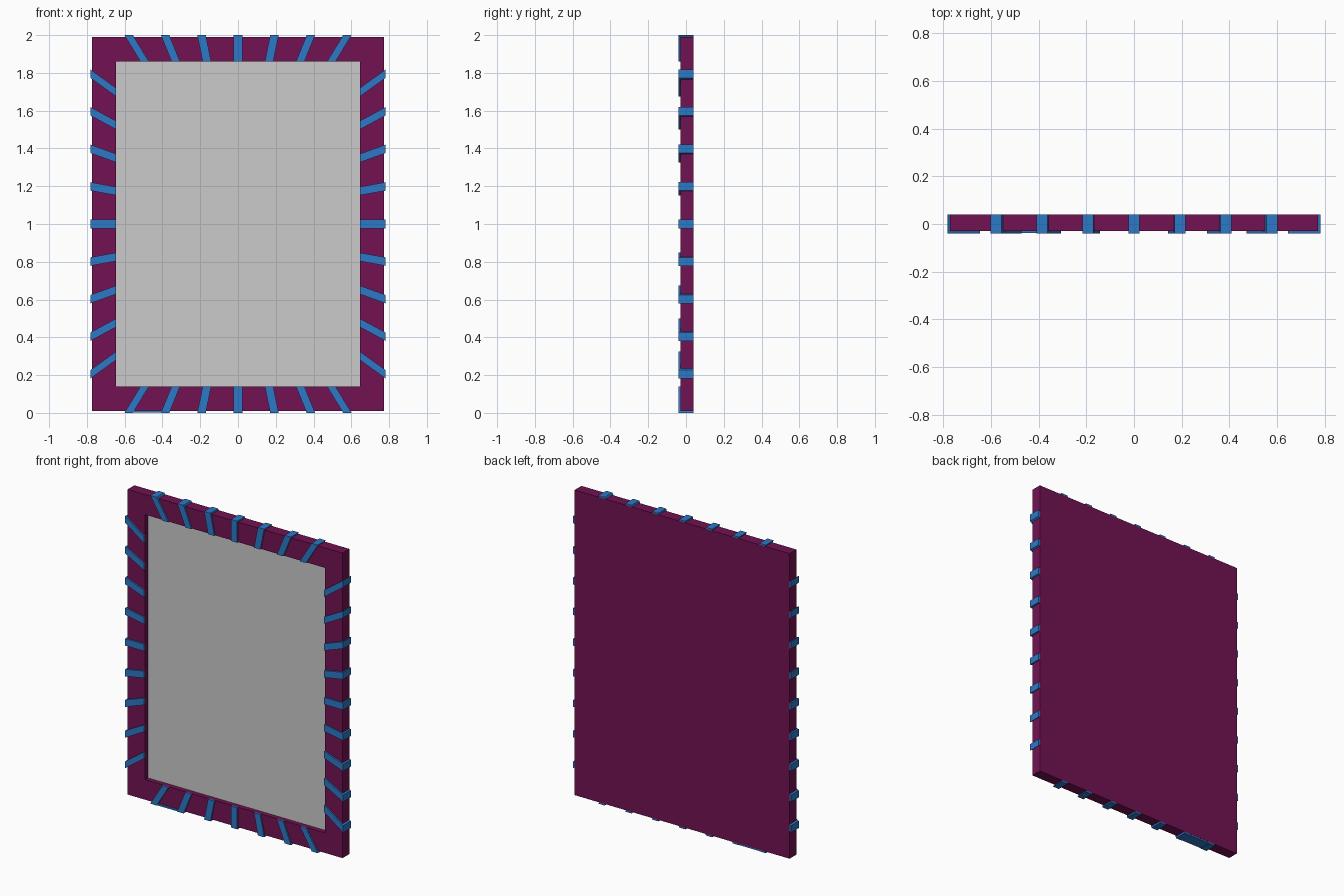
import bpy, bmesh

if "Cube" in bpy.data.objects:
    bpy.data.objects.remove(bpy.data.objects["Cube"])

FX, FZ = 0.772, 0.99        # frame half width / half height
IX, IZ = 0.646, 0.86        # opening half width / half height
FRONT, BACK, LIP, CZ = -0.03, 0.04, 0.01, 1.0


def material(name, rgb):
    m = bpy.data.materials.new(name)
    m.diffuse_color = (*rgb, 1)
    m.use_nodes = True
    m.node_tree.nodes["Principled BSDF"].inputs["Base Color"].default_value = m.diffuse_color
    return m


def finish(name, bm, mat=None):
    bmesh.ops.recalc_face_normals(bm, faces=bm.faces)
    me = bpy.data.meshes.new(name)
    bm.to_mesh(me)
    bm.free()
    ob = bpy.data.objects.new(name, me)
    bpy.context.collection.objects.link(ob)
    if mat:
        me.materials.append(mat)
    return ob


def add_box(bm, x0, x1, y0, y1, z0, z1):
    vs = bmesh.ops.create_cube(bm, size=1)["verts"]
    for v in vs:
        v.co.x = x1 if v.co.x > 0 else x0
        v.co.y = y1 if v.co.y > 0 else y0
        v.co.z = z1 if v.co.z > 0 else z0


purple = material("purple", (0.17, 0.006, 0.085))
blue = material("blue", (0.027, 0.19, 0.57))

# Frame: solid board with a rectangular recess sunk into the front
bm = bmesh.new()
add_box(bm, -FX, FX, FRONT, BACK, CZ - FZ, CZ + FZ)
bm.normal_update()
face = min(bm.faces, key=lambda f: f.calc_center_median().y)
inner = bmesh.ops.extrude_face_region(bm, geom=[face])
bmesh.ops.delete(bm, geom=[face], context='FACES_ONLY')
ring = [v for v in inner["geom"] if isinstance(v, bmesh.types.BMVert)]
for v in ring:
    v.co.x = IX if v.co.x > 0 else -IX
    v.co.z = CZ + (IZ if v.co.z > CZ else -IZ)
floor = next(f for f in inner["geom"] if isinstance(f, bmesh.types.BMFace))
sunk = bmesh.ops.extrude_face_region(bm, geom=[floor])
bmesh.ops.delete(bm, geom=[floor], context='FACES_ONLY')
for v in sunk["geom"]:
    if isinstance(v, bmesh.types.BMVert):
        v.co.y = 0.01
finish("frame", bm, purple)

# Mirror glass
bm = bmesh.new()
add_box(bm, -IX, IX, 0.0, 0.01, CZ - IZ, CZ + IZ)
finish("mirror_glass", bm)


# Slanted wrap stripe: L section over the front and outer side of the frame
def add_stripe(bm, centre, taper, u_in, u_frame, place):
    u_out = u_frame + LIP
    section = [(u_in, FRONT - LIP), (u_out, FRONT - LIP), (u_out, BACK),
               (u_frame, BACK), (u_frame, FRONT), (u_in, FRONT)]
    rows = []
    for side in (-1, 1):
        row = []
        for u, y in section:
            t = (u_out - u) / (u_out - u_in)
            w = centre * (1 - t * (1 - taper)) + side * 0.0225
            row.append(bm.verts.new(place(u, y, w)))
        rows.append(row)
    a, b = rows
    for i in range(6):
        j = (i + 1) % 6
        bm.faces.new((a[i], a[j], b[j], b[i]))
    for r in rows:
        bm.faces.new((r[0], r[1], r[4], r[5]))
        bm.faces.new((r[1], r[2], r[3], r[4]))


for name, s in (("bottom_stripes", -1), ("top_stripes", 1)):
    bm = bmesh.new()
    for k in range(-3, 4):
        add_stripe(bm, k * 0.193, 0.853, IZ, FZ,
                   lambda u, y, w: (w, y, CZ + s * u))
    finish(name, bm, blue)

for name, s in (("left_stripes", -1), ("right_stripes", 1)):
    bm = bmesh.new()
    for k in range(-4, 5):
        add_stripe(bm, k * 0.199, 0.877, IX, FX,
                   lambda u, y, w: (s * u, y, CZ + w))
    finish(name, bm, blue)

# Strip joining two stripes under the bottom edge
bm = bmesh.new()
add_box(bm, -0.59, -0.375, FRONT - LIP + 0.002, BACK - 0.001, 0.001, 0.0115)
finish("bottom_strip", bm, blue)
